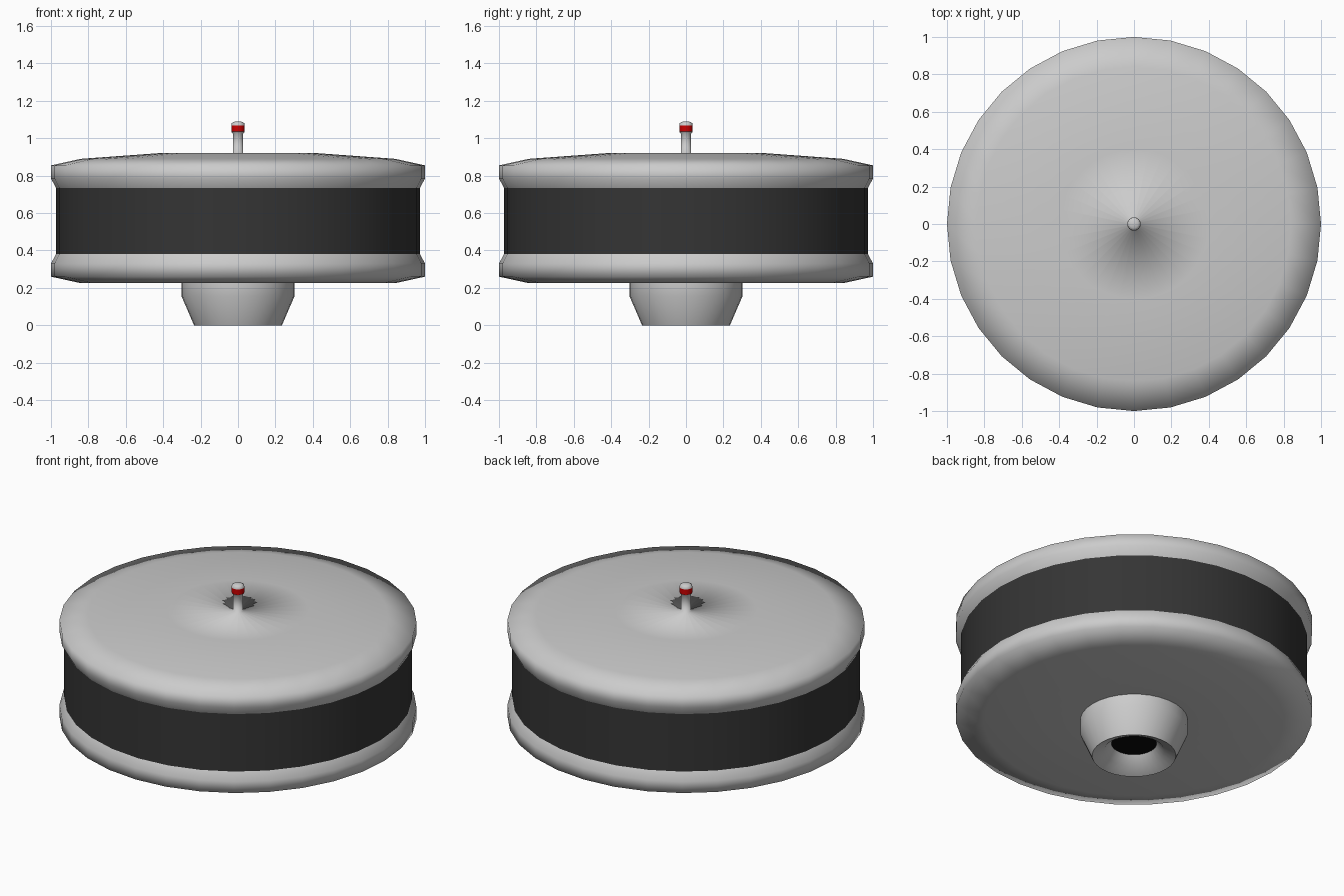
import bpy, bmesh, math

if "Cube" in bpy.data.objects:
    bpy.data.objects.remove(bpy.data.objects["Cube"])

SIDES = 32


def material(name, rgb):
    m = bpy.data.materials.new(name)
    m.diffuse_color = (*rgb, 1)
    m.use_nodes = True
    m.node_tree.nodes["Principled BSDF"].inputs["Base Color"].default_value = m.diffuse_color
    return m


def lathe(name, profile, mat=None):
    """Revolve (radius, z) points, listed so the surface faces outwards; radius 0 makes a pole."""
    bm = bmesh.new()
    rings = []
    for r, z in profile:
        if r == 0:
            rings.append([bm.verts.new((0, 0, z))] * SIDES)
        else:
            rings.append([bm.verts.new((r * math.cos(a), r * math.sin(a), z))
                          for a in (math.tau * i / SIDES for i in range(SIDES))])
    for lo, hi in zip(rings, rings[1:]):
        for i in range(SIDES):
            j = (i + 1) % SIDES
            corners = list(dict.fromkeys((lo[i], lo[j], hi[j], hi[i])))
            bm.faces.new(corners).smooth = True
    mesh = bpy.data.meshes.new(name)
    bm.to_mesh(mesh)
    bm.free()
    obj = bpy.data.objects.new(name, mesh)
    bpy.context.collection.objects.link(obj)
    if mat:
        mesh.materials.append(mat)
    return obj


black = material("filter_black", (0.035, 0.035, 0.035))
dark = material("bore_black", (0.003, 0.003, 0.003))
red = material("band_red", (0.6, 0.0, 0.0))

# Top lid, flowing smoothly into the centre stud
lathe("top_lid_and_stud", [(0.973, 0.735), (1.0, 0.785), (1.0, 0.855), (0.84, 0.89),
                           (0.4, 0.922), (0.028, 0.922), (0.028, 1.025), (0.036, 1.035)])
# Red band and rounded cap of the stud
lathe("stud_band", [(0.036, 1.035), (0.036, 1.068)], red)
lathe("stud_cap", [(0.036, 1.068), (0.034, 1.08), (0.022, 1.088), (0, 1.09)])

# Filter element between the lids
lathe("filter_element", [(0.973, 0.38), (0.973, 0.735)], black)

# Bottom pan
lathe("bottom_pan", [(0.3, 0.225), (0.84, 0.225), (1.0, 0.26),
                     (1.0, 0.33), (0.973, 0.38)])

# Intake neck: funnel mouth, outer taper and collar
lathe("intake_neck", [(0.235, 0), (0.302, 0.155), (0.302, 0.225)])
lathe("intake_funnel", [(0.127, 0.08), (0.17, 0.03), (0.235, 0)])
lathe("intake_bore", [(0, 0.085), (0.127, 0.08)], dark)
